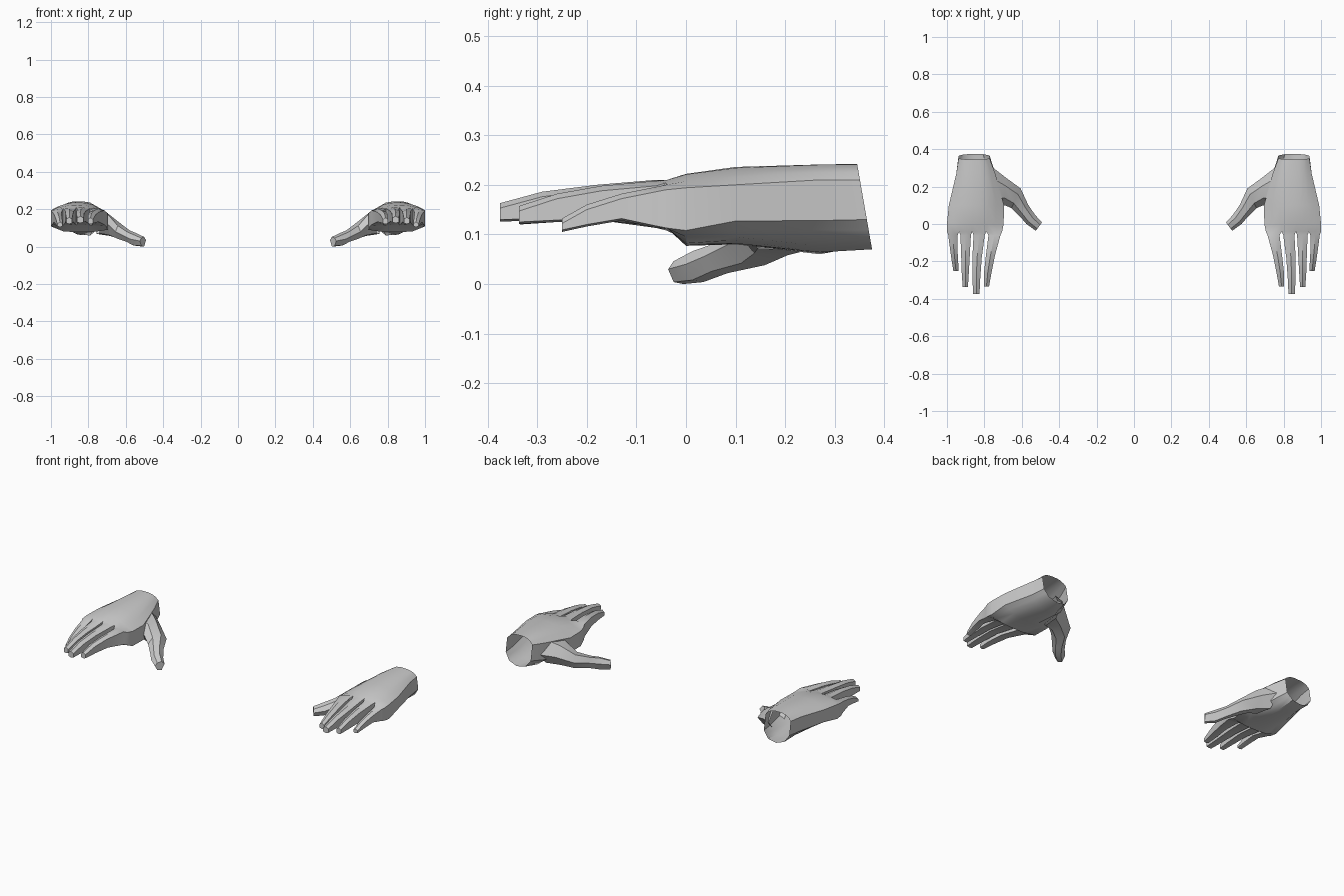
import bpy, bmesh

# Palm sections, outer edge to inner edge: (y, column x, top z, bottom z)
PALM = [
    (.345, (.938, .91, .858, .805, .772), (.21, .234, .242, .236, .21), (.13, .088, .07, .08, .12)),
    (.27, (.95, .91, .855, .79, .742), (.21, .234, .241, .235, .2), (.128, .09, .064, .06, .1)),
    (.10, (.99, .93, .86, .78, .695), (.2, .226, .236, .226, .178), (.127, .095, .082, .08, .09)),
    (0.0, (1.0, .935, .865, .785, .697), (.194, .214, .222, .214, .178), (.108, .082, .077, .077, .09)),
    (-.04, (1.0, .935, .865, .79, .705), (.19, .204, .209, .204, .184), (.113, .115, .115, .114, .108)),
]

# Finger sections, pinky to index: (y, centre x, half width, top z, bottom z)
FINGERS = [
    [(-.06, .968, .025, .196, .113), (-.13, .964, .02, .182, .128), (-.2, .957, .017, .16, .116), (-.25, .952, .014, .132, .105)],
    [(-.06, .9, .028, .208, .117), (-.17, .901, .023, .198, .128), (-.26, .902, .019, .182, .125), (-.337, .902, .014, .157, .121)],
    [(-.06, .828, .03, .21, .118), (-.18, .839, .025, .2, .13), (-.29, .843, .021, .186, .128), (-.375, .843, .017, .163, .126)],
    [(-.06, .746, .032, .204, .113), (-.17, .768, .024, .195, .128), (-.26, .782, .02, .18, .125), (-.335, .789, .014, .155, .12)],
]

# Thumb sections: (outer xy, inner xy, top z, bottom z, outer edge z, inner edge z)
THUMB = [
    ((.765, .31), (.735, .09), .205, .068, .14, .12),
    ((.688, .25), (.69, .1), .172, .058, .12, .115),
    ((.606, .19), (.655, .085), .118, .038, .085, .08),
    ((.567, .105), (.605, .035), .086, .022, .062, .055),
    ((.53, .05), (.575, .0), .072, .004, .045, .04),
    ((.492, .008), (.525, -.036), .052, .0, .035, .03),
]


def densify(vals, bulge=0):
    out = [vals[0]]
    for a, b in zip(vals, vals[1:]):
        out += [(a + b) / 2 + bulge, b]
    return out


def bridge(bm, a, b):
    for i in range(len(a)):
        j = (i + 1) % len(a)
        bm.faces.new((a[i], a[j], b[j], b[i]))


def loft(bm, rings, start=None, cap=True):
    """Skin a chain of point rings, optionally from existing verts."""
    made = [start] if start else []
    made += [[bm.verts.new(p) for p in r] for r in rings]
    for a, b in zip(made, made[1:]):
        bridge(bm, a, b)
    if cap:
        bm.faces.new(made[-1])
    return made


def palm_ring(y, xs, top, bot, slant):
    xs = densify(xs)
    pts = list(zip(xs, densify(top, .003))) + list(zip(xs, densify(bot)))[::-1]
    return [(x, y + slant * (.242 - z) / .172, z) for x, z in pts]


def finger_ring(y, x, h, t, b):
    return [(x + h, y, t - .01), (x, y, t), (x - h, y, t - .01),
            (x - h, y, b + .004), (x, y, b), (x + h, y, b + .004)]


def thumb_ring(o, i, top, bot, zo, zi):
    def at(f, z):
        return (o[0] + (i[0] - o[0]) * f, o[1] + (i[1] - o[1]) * f, z)
    return [at(0, zo), at(.3, top), at(.75, top - .006), at(1, zi),
            at(.75, bot + .004), at(.3, bot)]


def build_hand(name, side):
    bm = bmesh.new()
    # palm, open at the wrist
    rings = [palm_ring(*s, slant=.03 if k == 0 else 0) for k, s in enumerate(PALM)]
    knuckles = loft(bm, rings, cap=False)[-1]
    # fingers grow out of the knuckle ring
    for i, sections in enumerate(FINGERS):
        k = 2 * i
        base = [knuckles[n] for n in (k, k + 1, k + 2, 15 - k, 16 - k, 17 - k)]
        loft(bm, [finger_ring(*s) for s in sections], start=base)
    # thumb
    loft(bm, [thumb_ring(*s) for s in THUMB])
    for v in bm.verts:
        v.co.x *= side
    bmesh.ops.recalc_face_normals(bm, faces=bm.faces)
    mesh = bpy.data.meshes.new(name)
    bm.to_mesh(mesh)
    bm.free()
    ob = bpy.data.objects.new(name, mesh)
    bpy.context.collection.objects.link(ob)
    bpy.ops.object.select_all(action='DESELECT')
    ob.select_set(True)
    bpy.context.view_layer.objects.active = ob
    bpy.ops.object.shade_smooth_by_angle(angle=.6)


build_hand("hand_positive_x", 1)
build_hand("hand_negative_x", -1)
